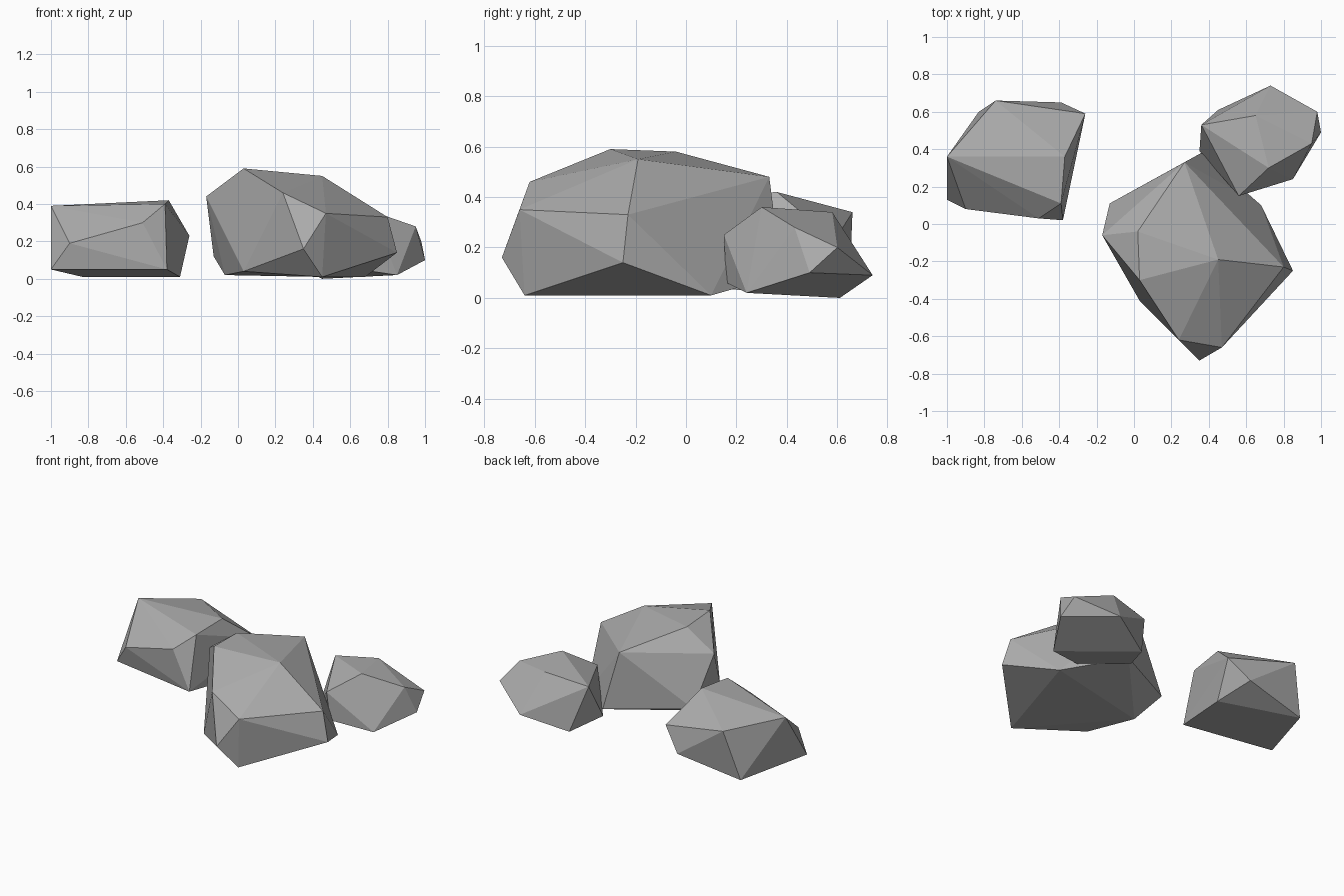
import bpy
import bmesh
import math

# Remove the default cube only
default_cube = bpy.data.objects.get("Cube")
if default_cube:
    bpy.data.objects.remove(default_cube, do_unlink=True)

# Single stone colour
stone = bpy.data.materials.new("stone_grey")
stone.use_nodes = True
colour = (0.42, 0.42, 0.42, 1.0)
stone.diffuse_color = colour
shader = next(node for node in stone.node_tree.nodes if node.type == "BSDF_PRINCIPLED")
shader.inputs["Base Color"].default_value = colour
shader.inputs["Roughness"].default_value = 0.9


def make_rock(name, crown, waist, foot):
    """Chisel a faceted boulder: the convex skin around three rings of corners (centimetres)."""
    bm = bmesh.new()
    for ring in (crown, waist, foot):
        for corner in ring:
            bm.verts.new([value / 100 for value in corner])
    skin = bmesh.ops.convex_hull(bm, input=bm.verts[:])
    loose = {item for key in ("geom_interior", "geom_unused") for item in skin[key]
             if isinstance(item, bmesh.types.BMVert)}
    bmesh.ops.delete(bm, geom=list(loose), context="VERTS")
    # Merge nearly flat neighbours into broad facets
    bmesh.ops.dissolve_limit(bm, angle_limit=math.radians(2),
                             verts=bm.verts[:], edges=bm.edges[:])
    bmesh.ops.recalc_face_normals(bm, faces=bm.faces[:])
    mesh = bpy.data.meshes.new(name)
    bm.to_mesh(mesh)
    bm.free()
    mesh.materials.append(stone)
    rock = bpy.data.objects.new(name, mesh)
    bpy.context.collection.objects.link(rock)
    return rock


# Large boulder in the middle
make_rock(
    "large_boulder",
    crown=[(3, -30, 59), (2, -4, 58), (45, -19, 55), (27, 33, 48), (24, -62, 46)],
    waist=[(-17, -6, 44), (47, -66, 35), (80, -23, 33), (85, -25, 14), (35, -73, 16)],
    foot=[(45, -64, 1), (3, -41, 4), (-7, -8, 2), (-13, 11, 12), (36, 38, 9), (68, 10, 1)],
)

# Blocky rock standing apart on the right
make_rock(
    "right_rock",
    crown=[(-100, 36, 39), (-37, 36, 42), (-39, 11, 40), (-74, 66, 34)],
    waist=[(-51, 3, 30), (-90, 8, 19), (-26, 59, 23), (-39, 65, 9)],
    foot=[(-100, 13, 5), (-38, 2, 5), (-31, 43, 1), (-83, 60, 1)],
)

# Small rock leaning behind the boulder
make_rock(
    "small_back_rock",
    crown=[(72, 30, 36), (65, 58, 34), (36, 53, 30), (95, 43, 28), (56, 15, 25)],
    waist=[(98, 60, 20), (100, 49, 10), (73, 74, 9)],
    foot=[(58, 16, 6), (35, 39, 5), (85, 24, 2), (45, 61, 0)],
)
